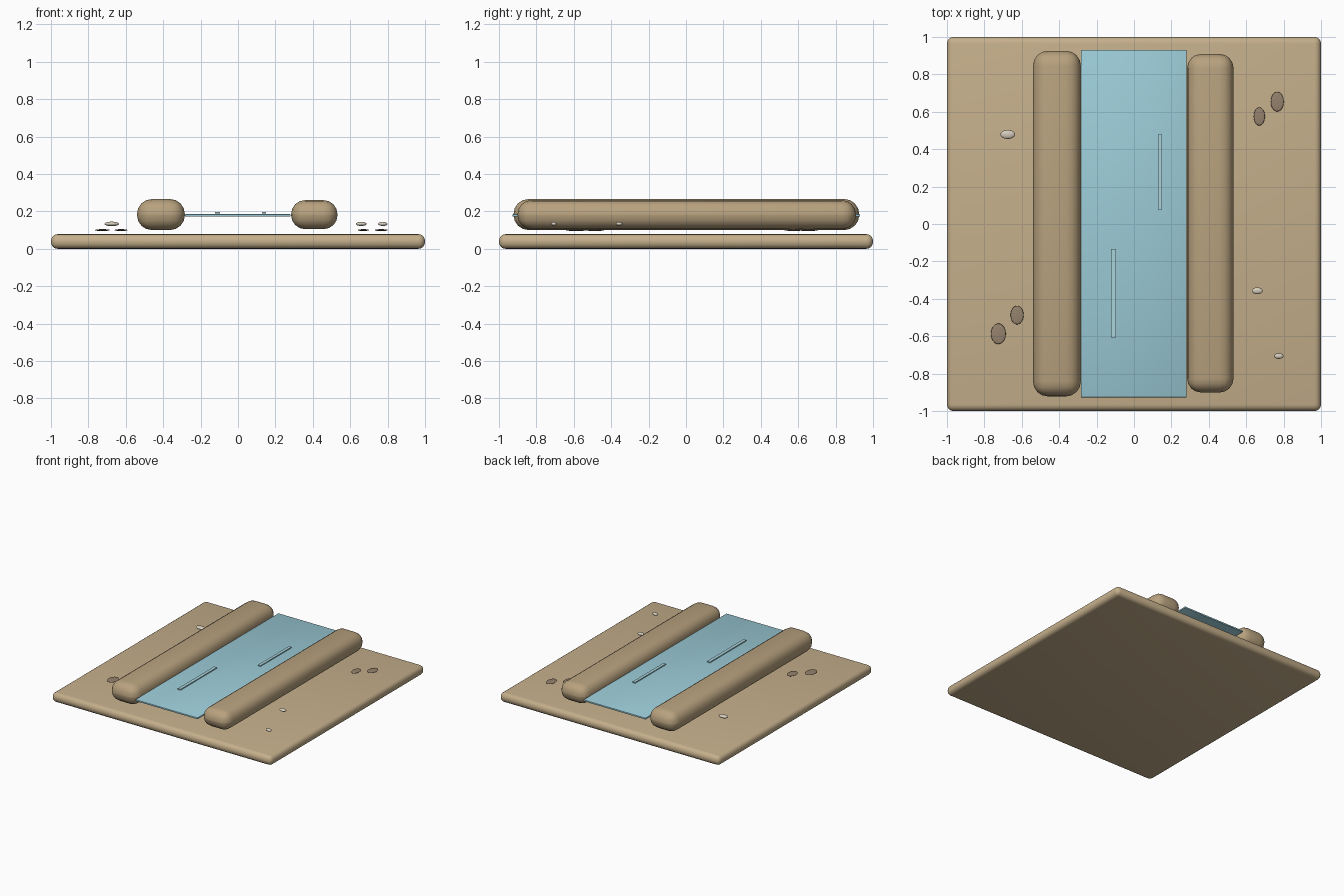
import bpy

if "Cube" in bpy.data.objects:
    bpy.data.objects.remove(bpy.data.objects["Cube"])


def material(name, rgb):
    m = bpy.data.materials.new(name)
    m.diffuse_color = (*rgb, 1)
    m.use_nodes = True
    m.node_tree.nodes["Principled BSDF"].inputs["Base Color"].default_value = m.diffuse_color
    return m


SAND = material("sand", (0.56, 0.43, 0.26))
BANK = material("bank", (0.48, 0.36, 0.21))
WATER = material("water", (0.33, 0.60, 0.68))
RIPPLE = material("ripple", (0.40, 0.66, 0.72))
MUD = material("mud", (0.30, 0.22, 0.15))
PEBBLE = material("pebble", (0.66, 0.60, 0.50))


def finish(ob, name, mat, lo, hi):
    ob.name = name
    ob.location = [(a + b) / 2 for a, b in zip(lo, hi)]
    ob.scale = [b - a for a, b in zip(lo, hi)]
    bpy.ops.object.transform_apply(location=False, rotation=False, scale=True)
    ob.data.materials.append(mat)


def box(name, mat, lo, hi, bevel=0, segments=4):
    bpy.ops.mesh.primitive_cube_add(size=1)
    ob = bpy.context.object
    finish(ob, name, mat, lo, hi)
    if bevel:
        mod = ob.modifiers.new("round", 'BEVEL')
        mod.width, mod.segments = bevel, segments
        bpy.ops.object.modifier_apply(modifier=mod.name)
        bpy.ops.object.shade_smooth_by_angle()


def ellipsoid(name, mat, lo, hi):
    bpy.ops.mesh.primitive_uv_sphere_add(segments=24, ring_count=12, radius=0.5)
    finish(bpy.context.object, name, mat, lo, hi)
    bpy.ops.object.shade_smooth()


# ground slab
box("ground", SAND, (-1, -1, 0), (1, 1, 0.078), 0.035)

# rounded banks either side of the stream
box("left_bank", BANK, (-0.54, -0.922, 0.10), (-0.284, 0.926, 0.266), 0.08)
box("right_bank", BANK, (0.284, -0.901, 0.105), (0.532, 0.909, 0.26), 0.075)

# water sheet and ripples
box("water", WATER, (-0.284, -0.927, 0.172), (0.281, 0.93, 0.185), 0.003, 2)
box("ripple_front", RIPPLE, (-0.123, -0.608, 0.188), (-0.097, -0.134, 0.196))
box("ripple_back", RIPPLE, (0.127, 0.078, 0.188), (0.151, 0.479, 0.196))

# flat mud patches: centre x, y, size x, y
for i, (x, y, w, d) in enumerate([(-0.725, -0.587, 0.08, 0.11), (-0.625, -0.487, 0.07, 0.10),
                                  (0.67, 0.575, 0.06, 0.097), (0.766, 0.654, 0.07, 0.105)]):
    ellipsoid(f"mud_patch_{i + 1}", MUD, (x - w / 2, y - d / 2, 0.095), (x + w / 2, y + d / 2, 0.105))

# pale pebbles: centre x, y, size x, y, height
for i, (x, y, w, d, h) in enumerate([(-0.675, 0.479, 0.078, 0.048, 0.024),
                                     (0.659, -0.357, 0.058, 0.036, 0.022),
                                     (0.774, -0.706, 0.05, 0.03, 0.022)]):
    ellipsoid(f"pebble_{i + 1}", PEBBLE, (x - w / 2, y - d / 2, 0.133 - h / 2), (x + w / 2, y + d / 2, 0.133 + h / 2))
